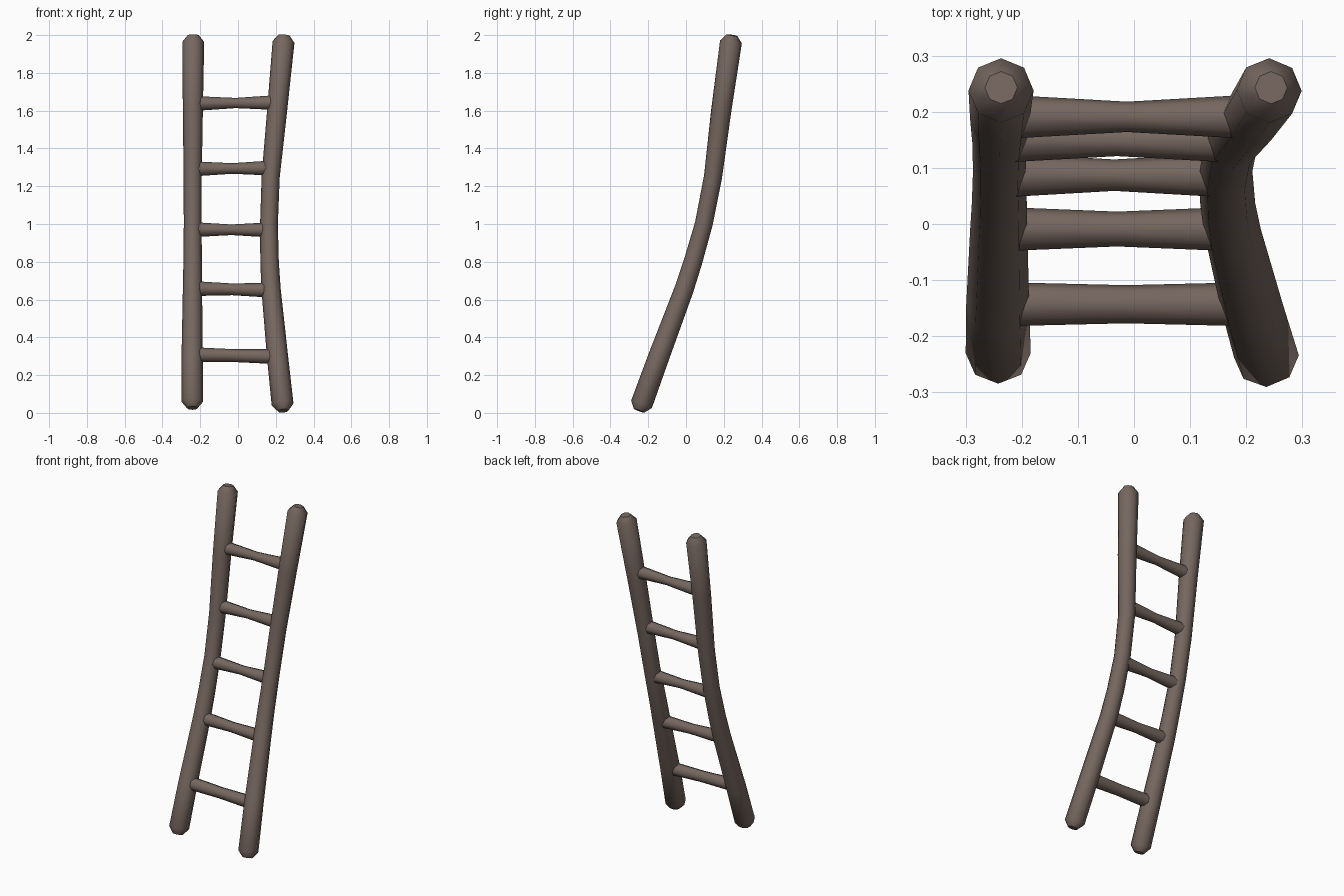
import bpy, bmesh, math
from mathutils import Vector

if "Cube" in bpy.data.objects:
    bpy.data.objects.remove(bpy.data.objects["Cube"])

wood = bpy.data.materials.new("grey_brown_wood")
wood.diffuse_color = (0.18, 0.135, 0.115, 1)
wood.use_nodes = True
wood.node_tree.nodes["Principled BSDF"].inputs["Base Color"].default_value = wood.diffuse_color
SIDES = 8


def tube(name, points, radii, ref):
    """Eight-sided tube along a path; ref fixes the roll of the section."""
    pts = [Vector(p) for p in points]
    bm = bmesh.new()
    rings = []
    for i, (p, r) in enumerate(zip(pts, radii)):
        t = (pts[min(i + 1, len(pts) - 1)] - pts[max(i - 1, 0)]).normalized()
        u = (Vector(ref) - t * t.dot(Vector(ref))).normalized()
        v = t.cross(u)
        rings.append([bm.verts.new(p + r * (u * math.cos(a) + v * math.sin(a)))
                      for a in (k * math.tau / SIDES for k in range(SIDES))])
    for a, b in zip(rings, rings[1:]):
        for k in range(SIDES):
            n = (k + 1) % SIDES
            bm.faces.new((a[k], a[n], b[n], b[k]))
    bm.faces.new(rings[0][::-1])
    bm.faces.new(rings[-1])
    bmesh.ops.recalc_face_normals(bm, faces=bm.faces)
    me = bpy.data.meshes.new(name)
    bm.to_mesh(me)
    bm.free()
    me.materials.append(wood)
    ob = bpy.data.objects.new(name, me)
    bpy.context.collection.objects.link(ob)
    bpy.ops.object.select_all(action='DESELECT')
    ob.select_set(True)
    bpy.context.view_layer.objects.active = ob
    bpy.ops.object.shade_smooth_by_angle(angle=math.radians(50))


def rail(name, path, radii):
    """Bent pole with a chamfered, rounded tip at both ends."""
    p = [Vector(q) for q in path]
    low = p[0] + (p[0] - p[1]).normalized() * 0.036
    high = p[-1] + (p[-1] - p[-2]).normalized() * 0.036
    tube(name, [low] + p + [high],
         [radii[0] * 0.5] + radii + [radii[-1] * 0.5], (1, 0, 0))


# Side rails: shared lean in y, only the right one bows inward
radii = [0.058, 0.056, 0.051, 0.049, 0.047, 0.048, 0.053, 0.058]
rail("left_rail",
     [(-0.242, -0.23, 0.06), (-0.243, -0.143, 0.3), (-0.241, -0.01, 0.655),
      (-0.24, 0.037, 0.8), (-0.24, 0.094, 1.0), (-0.24, 0.143, 1.25),
      (-0.239, 0.186, 1.6), (-0.237, 0.238, 1.964)], radii)
rail("right_rail",
     [(0.236, -0.236, 0.045), (0.209, -0.143, 0.3), (0.175, -0.01, 0.655),
      (0.167, 0.037, 0.8), (0.164, 0.094, 1.0), (0.173, 0.143, 1.25),
      (0.207, 0.187, 1.6), (0.241, 0.238, 1.964)], radii)

# Rungs: y, left z, right z, right end x, middle radius
rungs = [(-0.143, 0.308, 0.298, 0.195, 0.034),
         (-0.009, 0.658, 0.65, 0.165, 0.031),
         (0.087, 0.97, 0.969, 0.155, 0.028),
         (0.149, 1.292, 1.296, 0.165, 0.028),
         (0.191, 1.638, 1.643, 0.2, 0.027)]
for i, (y, zl, zr, xr, rm) in enumerate(rungs):
    xl = -0.225
    tube(f"rung_{i + 1}",
         [(xl, y, zl), ((xl + xr) / 2, y, (zl + zr) / 2), (xr, y, zr)],
         [0.039, rm, 0.039], (0, 0, 1))
